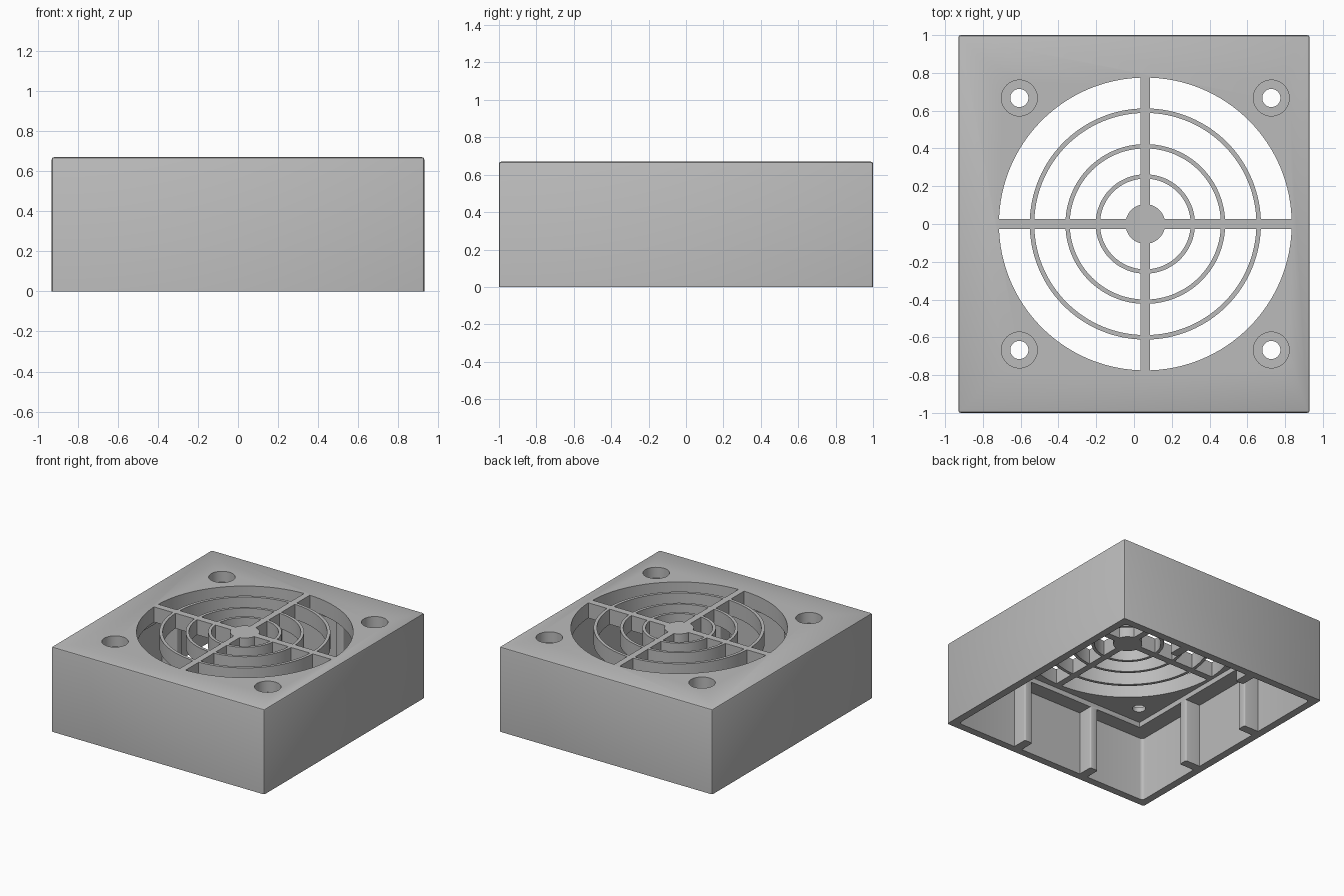
import bpy, bmesh, math
from mathutils import Matrix, Vector

if "Cube" in bpy.data.objects:
    bpy.data.objects.remove(bpy.data.objects["Cube"])

grey = bpy.data.materials.new("mid_grey")
grey.use_nodes = True
grey.diffuse_color = (0.5, 0.5, 0.5, 1)
grey.node_tree.nodes["Principled BSDF"].inputs["Base Color"].default_value = (0.5, 0.5, 0.5, 1)

W, D, H = 0.93, 1.0, 0.67      # half width, half depth, height
WALL = 0.06
LEDGE, SEAT = 0.51, 0.55       # cavity ceiling and fan seat heights
CX = 0.06                      # fan axis


def finish(bm, name):
    bmesh.ops.recalc_face_normals(bm, faces=bm.faces)
    mesh = bpy.data.meshes.new(name)
    bm.to_mesh(mesh)
    bm.free()
    obj = bpy.data.objects.new(name, mesh)
    mesh.materials.append(grey)
    bpy.context.collection.objects.link(obj)
    return obj


def box(name, lo, hi, bevel=0.0, pick=None, segments=3):
    """Box between two corners, with chosen edges rounded."""
    bm = bmesh.new()
    lo, hi = Vector(lo), Vector(hi)
    bmesh.ops.create_cube(bm, size=1, matrix=Matrix.Translation((lo + hi) / 2)
                          @ Matrix.Diagonal((*(hi - lo), 1)))
    if bevel:
        edges = [e for e in bm.edges if pick(e)]
        bmesh.ops.bevel(bm, geom=edges, offset=bevel, segments=segments,
                        profile=0.5, affect='EDGES')
    return finish(bm, name)


def cylinder(name, x, y, r, z0, z1, sides=128):
    bm = bmesh.new()
    bmesh.ops.create_cone(bm, cap_ends=True, segments=sides, radius1=r, radius2=r,
                          depth=z1 - z0, matrix=Matrix.Translation((x, y, (z0 + z1) / 2)))
    return finish(bm, name)


def combine(target, tool, operation='DIFFERENCE'):
    """Apply a boolean and discard the tool."""
    mod = target.modifiers.new("cut", 'BOOLEAN')
    mod.operation, mod.solver, mod.object = operation, 'EXACT', tool
    bpy.context.view_layer.objects.active = target
    bpy.ops.object.modifier_apply(modifier=mod.name)
    bpy.data.objects.remove(tool)


def vertical(e):
    a, b = e.verts
    return abs(a.co.z - b.co.z) > 0.1


def not_bottom(e):
    return max(v.co.z for v in e.verts) > 0.1


# Outer shell with softened edges
housing = box("fan_housing", (-W, -D, 0), (W, D, H), 0.012, not_bottom, 2)

# Open cavity below, leaving upright ribs on the walls
ix, iy = W - WALL, D - WALL
seat_x, seat_y = -0.74, 0.82
cavity = box("cavity", (-ix, -iy, -0.1), (ix, iy, LEDGE), 0.025, vertical)
half = 0.035
for s in (-1, 1):
    for t in (-1, 1):
        y0, y1 = sorted((t * seat_y, t * (iy + 0.1)))
        combine(cavity, box("rib", (s * 0.31 - half, y0, -0.2),
                            (s * 0.31 + half, y1, H), 0.012, vertical))
    combine(cavity, box("rib", (-ix - 0.1, s * 0.33 - half, -0.2),
                        (seat_x, s * 0.33 + half, H), 0.012, vertical))
combine(housing, cavity)

# Shallow seat for the fan
combine(housing, box("seat", (seat_x, -seat_y, LEDGE - 0.02),
                     (ix - 0.002, seat_y, SEAT), 0.015, vertical))

# Grill openings between concentric rings, interrupted by the cross spokes
for inner, outer in ((0.105, 0.24), (0.263, 0.4), (0.423, 0.588), (0.612, 0.775)):
    gap = cylinder("gap", CX, 0, outer, SEAT - 0.03, H + 0.1)
    combine(gap, cylinder("core", CX, 0, inner, SEAT - 0.2, H + 0.2))
    combine(gap, box("spoke", (CX - 0.025, -1, SEAT - 0.2), (CX + 0.025, 1, H + 0.2)))
    combine(gap, box("spoke", (-1, -0.027, SEAT - 0.2), (1.2, 0.027, H + 0.2)))
    combine(housing, gap)

# Counterbored screw holes
for sx in (-1, 1):
    for sy in (-1, 1):
        x, y = CX + sx * 0.667, sy * 0.667
        combine(housing, cylinder("head", x, y, 0.095, H - 0.085, H + 0.1, 48))
        combine(housing, cylinder("bore", x, y, 0.048, SEAT - 0.1, H + 0.1, 48))

bpy.ops.object.select_all(action='DESELECT')
housing.select_set(True)
bpy.context.view_layer.objects.active = housing
bpy.ops.object.shade_smooth_by_angle(angle=math.radians(35))
